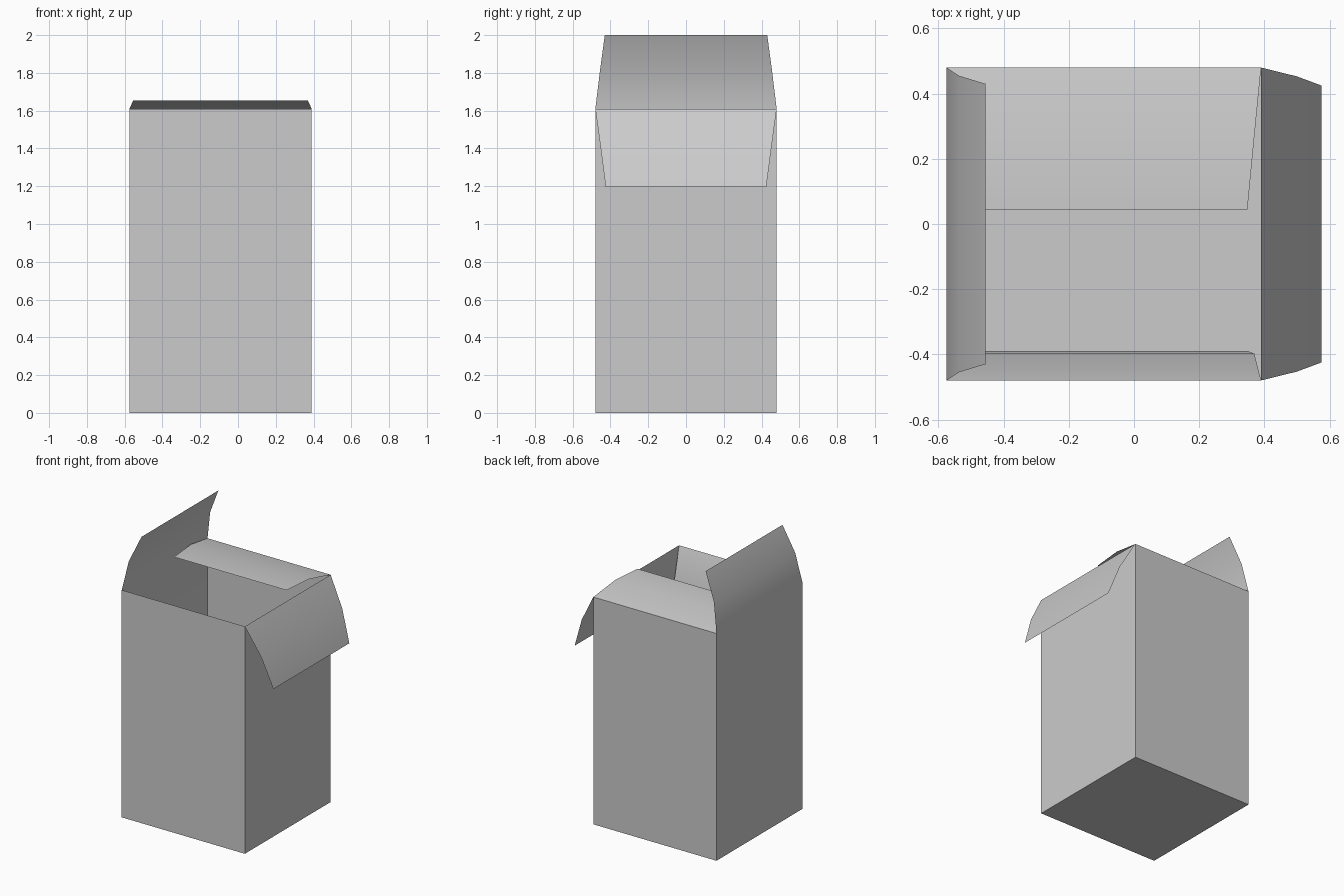
import bpy, bmesh, math
from mathutils import Vector

if "Cube" in bpy.data.objects:
    bpy.data.objects.remove(bpy.data.objects["Cube"])

X0, X1, Y, H = -0.575, 0.39, 0.48, 1.61

# Footprint corners, counter-clockwise: front, right, back, left walls
corners = [Vector((X0, -Y, 0)), Vector((X1, -Y, 0)),
           Vector((X1, Y, 0)), Vector((X0, Y, 0))]

# Each flap is two strips: (outward offset, height, taper per end)
flaps = [
    [(-0.082, 1.408, 0.021), (-0.091, 1.19, 0.043)],  # front, folded inside
    [(0.11, 1.41, 0.027), (0.185, 1.195, 0.055)],     # right, hanging outside
    [(-0.215, 1.655, 0.021), (-0.435, 1.655, 0.042)], # back, half closed
    [(-0.038, 1.815, 0.025), (-0.12, 2.0, 0.05)],     # left, standing up
]

bm = bmesh.new()
low = [bm.verts.new(c) for c in corners]
rim = [bm.verts.new((c.x, c.y, H)) for c in corners]

# Floor
bm.faces.new(low[::-1])

for i, flap in enumerate(flaps):
    j = (i + 1) % 4
    # Wall
    bm.faces.new((low[i], low[j], rim[j], rim[i]))
    # Flap strips continuing from the rim edge
    along = (corners[j] - corners[i]).normalized()
    out = Vector((along.y, -along.x, 0))
    a, b = rim[i], rim[j]
    for offset, z, taper in flap:
        shift = out * offset + Vector((0, 0, z))
        c = bm.verts.new(corners[i] + shift + along * taper)
        d = bm.verts.new(corners[j] + shift - along * taper)
        bm.faces.new((a, b, d, c))
        a, b = c, d

mesh = bpy.data.meshes.new("open_carton")
bm.to_mesh(mesh)
bm.free()
carton = bpy.data.objects.new("open_carton", mesh)
bpy.context.collection.objects.link(carton)
bpy.context.view_layer.objects.active = carton
carton.select_set(True)
bpy.ops.object.shade_smooth_by_angle(angle=math.radians(30))
